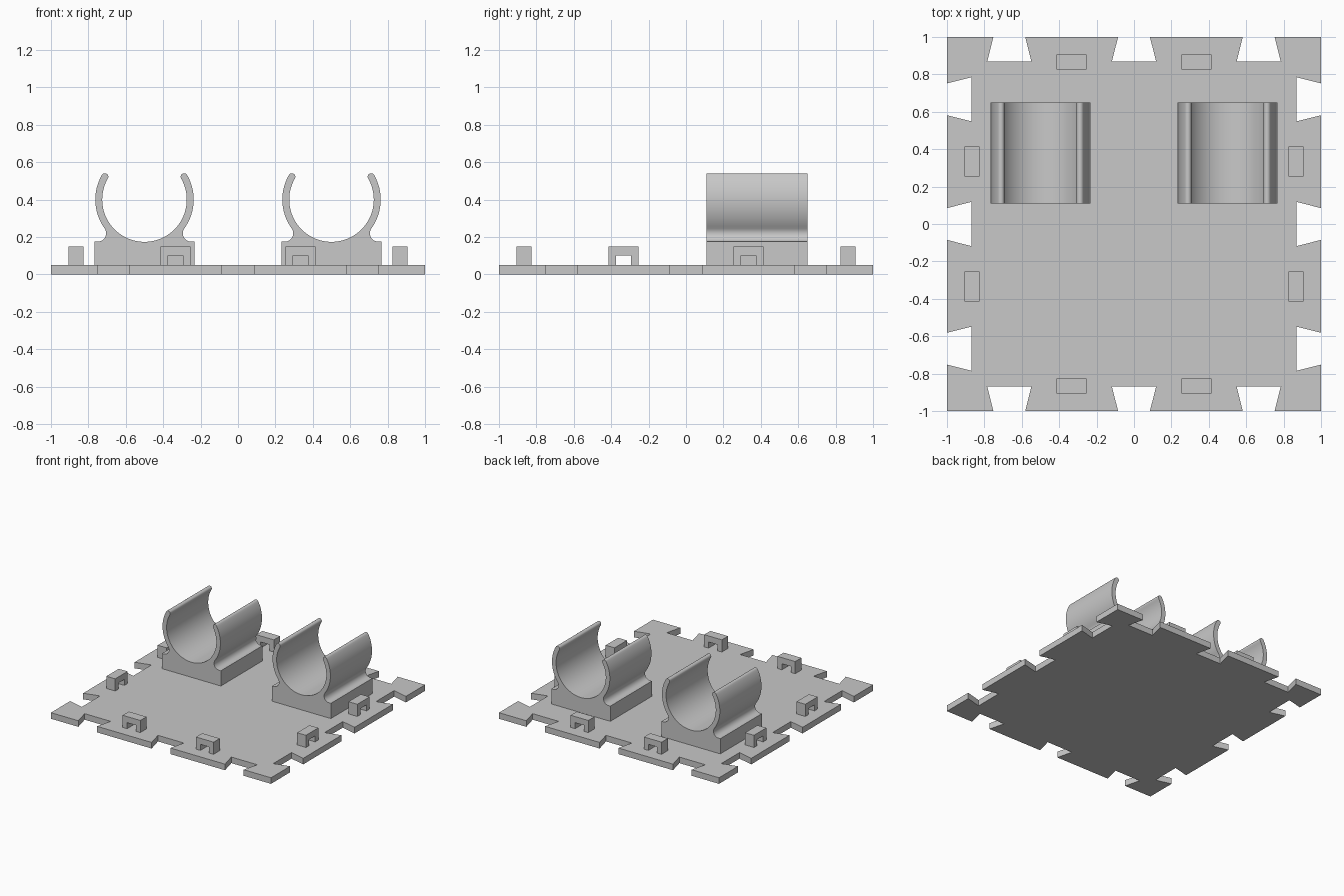
import bpy, bmesh
from math import sin, cos, radians, degrees, atan2, hypot, pi
from mathutils import Matrix, Vector

cube = bpy.data.objects.get("Cube")
if cube:
    bpy.data.objects.remove(cube, do_unlink=True)

grey = bpy.data.materials.new("light_grey_plastic")
grey.use_nodes = True
COLOUR = (0.58, 0.58, 0.58, 1)
grey.diffuse_color = COLOUR
grey.node_tree.nodes["Principled BSDF"].inputs["Base Color"].default_value = COLOUR


def extrude_outline(name, points, depth, smooth=False):
    """Solid made by pushing a closed 3D outline along a vector."""
    bm = bmesh.new()
    face = bm.faces.new([bm.verts.new(p) for p in points])
    result = bmesh.ops.extrude_face_region(bm, geom=[face], use_keep_orig=True)
    moved = [g for g in result["geom"] if isinstance(g, bmesh.types.BMVert)]
    bmesh.ops.translate(bm, verts=moved, vec=depth)
    bmesh.ops.recalc_face_normals(bm, faces=bm.faces)
    mesh = bpy.data.meshes.new(name)
    bm.to_mesh(mesh)
    bm.free()
    mesh.materials.append(grey)
    obj = bpy.data.objects.new(name, mesh)
    bpy.context.collection.objects.link(obj)
    if smooth:
        bpy.ops.object.select_all(action="DESELECT")
        obj.select_set(True)
        bpy.context.view_layer.objects.active = obj
        bpy.ops.object.shade_smooth_by_angle(angle=radians(30))
    return obj


def arc(cx, cz, r, start, end, steps):
    """Points on an arc, angles in degrees."""
    angles = [radians(start + (end - start) * i / steps) for i in range(steps + 1)]
    return [(cx + r * cos(a), cz + r * sin(a)) for a in angles]


# Base plate with three dovetail notches on every edge
PLATE = 0.05
side = [(-1, -1)]
for c in (-2 / 3, 0, 2 / 3):
    side += [(c - 0.085, -1), (c - 0.118, -0.87), (c + 0.118, -0.87), (c + 0.085, -1)]
outline = []
for k in range(4):
    turn = Matrix.Rotation(k * pi / 2, 3, "Z")
    outline += [turn @ Vector((x, y, 0)) for x, y in side]
extrude_outline("base_plate", outline, (0, 0, PLATE))

# Small square loops, two along each edge
W, H, T = 0.08, 0.15, 0.04
loop = [(-W, PLATE), (-W, H), (W, H), (W, PLATE),
        (T, PLATE), (T, 0.1), (-T, 0.1), (-T, PLATE)]
for k, edge in enumerate(("front", "left", "back", "right")):
    turn = Matrix.Rotation(k * pi / 2, 3, "Z")
    for number, c in enumerate((-1 / 3, 1 / 3), 1):
        points = [turn @ Vector((c + x, -0.907, z)) for x, z in loop]
        extrude_outline(f"{edge}_loop_{number}", points, turn @ Vector((0, 0.08, 0)))

# Tube clip profile: block, fillet, outer ring, rounded tip, inner ring
AXIS, INNER, OUTER, BLOCK, TOP = 0.4, 0.226, 0.263, 0.267, 0.175
FILLET = 0.045
mid, tip = (INNER + OUTER) / 2, (OUTER - INNER) / 2
fz = TOP + FILLET
fx = ((OUTER + FILLET) ** 2 - (AXIS - fz) ** 2) ** 0.5
join = degrees(atan2(fz - AXIS, fx))
half = [(BLOCK, PLATE), (BLOCK, TOP)]
half += arc(fx, fz, FILLET, 270, 180 + join, 10)
half += arc(0, AXIS, OUTER, join, 30, 20)[1:]
half += arc(mid * cos(radians(30)), AXIS + mid * sin(radians(30)), tip, 30, 210, 10)[1:]
half += arc(0, AXIS, INNER, 30, -90, 36)[1:]
profile = half + [(-x, z) for x, z in reversed(half[:-1])]

for name, cx in (("right_tube_clip", -0.5), ("left_tube_clip", 0.5)):
    points = [(cx + x, 0.11, z) for x, z in profile]
    extrude_outline(name, points, (0, 0.54, 0), smooth=True)
